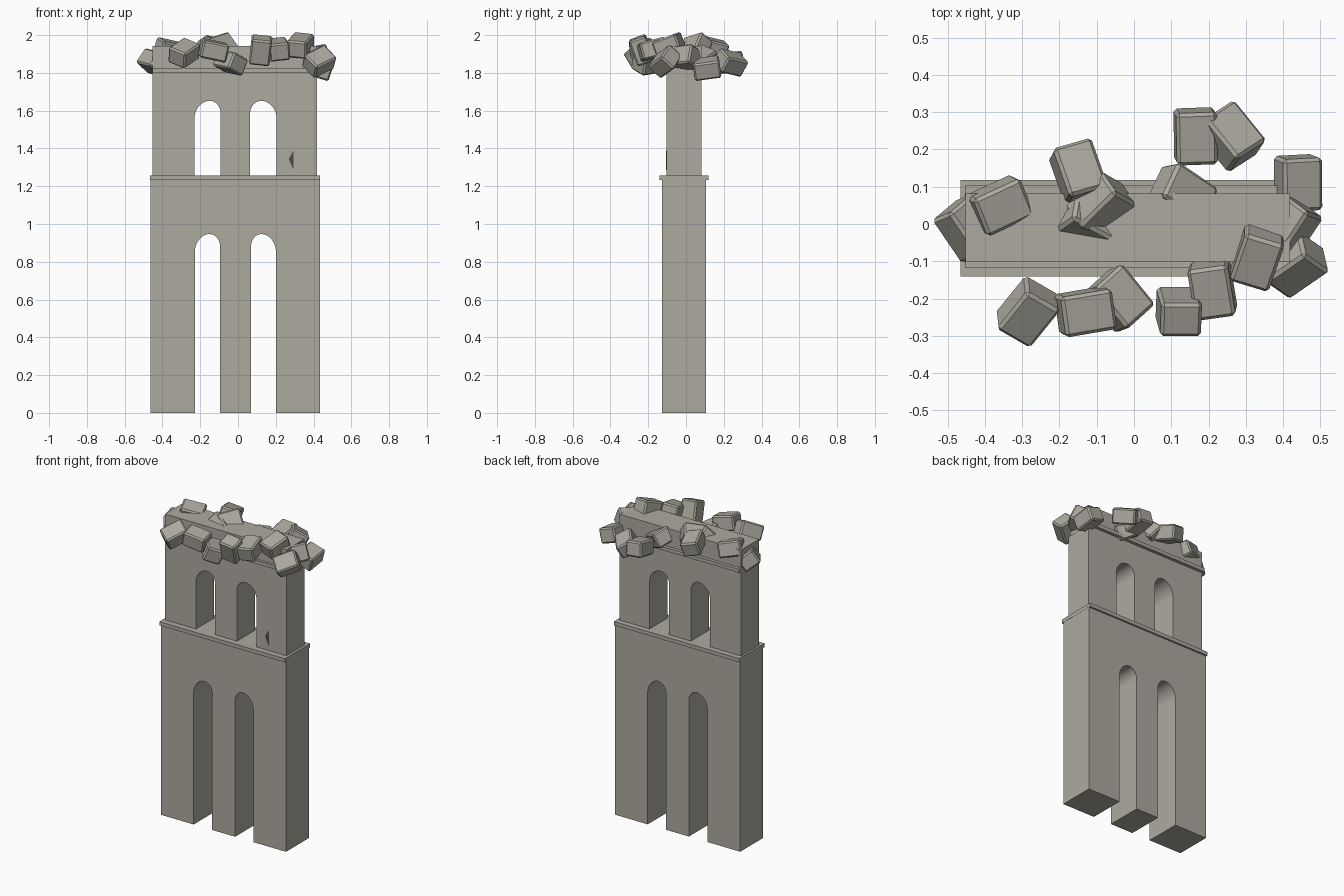
import bpy, bmesh, math
from mathutils import Euler

default = bpy.data.objects.get("Cube")
if default:
    bpy.data.objects.remove(default, do_unlink=True)


def material(name, color):
    m = bpy.data.materials.new(name)
    m.use_nodes = True
    m.diffuse_color = color
    m.node_tree.nodes["Principled BSDF"].inputs["Base Color"].default_value = color
    return m


stone = material("warm grey stone", (0.42, 0.40, 0.35, 1))
shadow = material("dark chipped stone", (0.07, 0.07, 0.06, 1))


def add_object(name, bm, mat):
    bmesh.ops.recalc_face_normals(bm, faces=bm.faces)
    mesh = bpy.data.meshes.new(name)
    bm.to_mesh(mesh)
    bm.free()
    mesh.materials.append(mat)
    obj = bpy.data.objects.new(name, mesh)
    bpy.context.collection.objects.link(obj)
    return obj


def extrude_profile(name, points, front, back, mat):
    """Extrude an x-z outline from the front y to the back y."""
    bm = bmesh.new()
    face = bm.faces.new([bm.verts.new((x, front, z)) for x, z in points])
    grown = bmesh.ops.extrude_face_region(bm, geom=[face])["geom"]
    moved = [v for v in grown if isinstance(v, bmesh.types.BMVert)]
    bmesh.ops.translate(bm, verts=moved, vec=(0, back - front, 0))
    return add_object(name, bm, mat)


def arch(x0, x1, base, spring, top, lean, steps=14):
    """Outline of one opening, left foot to right foot."""
    mid, half = (x0 + x1) / 2, (x1 - x0) / 2
    points = [(x0, base)]
    for i in range(steps + 1):
        a = math.pi * (1 - i / steps)
        points.append((mid + half * math.cos(a) + lean * math.sin(a),
                       spring + (top - spring) * math.sin(a)))
    return points + [(x1, base)]


def arcade(name, x0, x1, y0, y1, base, height, openings, spring, top):
    """Wall tier whose arched openings reach its base."""
    outline = [(x0, height), (x0, base)]
    for (left, right), lean in zip(openings, (0.01, -0.01)):
        outline += arch(left, right, base, spring, top, lean)
    outline += [(x1, base), (x1, height)]
    return extrude_profile(name, outline, y0, y1, stone)


def slab(name, x0, x1, y0, y1, z0, z1):
    corners = [(x0, z0), (x1, z0), (x1, z1), (x0, z1)]
    return extrude_profile(name, corners, y0, y1, stone)


# Two arcaded tiers
arcade("lower_tier", -0.463, 0.434, -0.128, 0.106, 0, 1.235,
       [(-0.228, -0.095), (0.069, 0.2)], 0.865, 0.947)
arcade("upper_tier", -0.452, 0.418, -0.102, 0.082, 1.25, 1.942,
       [(-0.23, -0.092), (0.064, 0.204)], 1.57, 1.652)

# String courses
slab("lower_ledge", -0.465, 0.435, -0.141, 0.118, 1.232, 1.256)
slab("upper_ledge", -0.453, 0.419, -0.118, 0.103, 1.803, 1.826)

# Chip in the upper front wall
extrude_profile("wall_chip", [(0.268, 1.345), (0.295, 1.285), (0.295, 1.39)],
                -0.106, -0.101, shadow)

# Rubble blocks: position, then rotation in degrees
rubble = [
    ((-0.285, -0.235, 1.905), (25, 20, -30)),
    ((-0.13, -0.235, 1.92), (12, -8, 98)),
    ((-0.04, -0.2, 1.855), (8, 22, 42)),
    ((0.12, -0.235, 1.92), (-70, 6, 0)),
    ((0.21, -0.175, 1.925), (14, -6, 8)),
    ((0.33, -0.09, 1.945), (20, 6, -17)),
    ((0.43, -0.11, 1.86), (30, 40, -35)),
    ((0.415, -0.01, 1.88), (15, 65, -20)),
    ((0.44, 0.11, 1.825), (8, 18, 3)),
    ((0.165, 0.235, 1.855), (10, 5, 2)),
    ((0.26, 0.235, 1.855), (-12, 30, 33)),
    ((0.13, 0.08, 1.87), (25, 20, 65)),
    ((-0.15, 0.14, 1.93), (-14, 14, 16)),
    ((-0.09, 0.05, 1.935), (20, 50, -30)),
    ((-0.125, 0.01, 1.905), (30, 35, 80)),
    ((-0.36, 0.05, 1.92), (-12, 14, -68)),
    ((-0.445, -0.01, 1.855), (10, 35, 40)),
]
for number, (place, turn) in enumerate(rubble, 1):
    bm = bmesh.new()
    bmesh.ops.create_cube(bm, size=1)
    bmesh.ops.scale(bm, verts=bm.verts, vec=(0.11, 0.142, 0.095))
    bmesh.ops.bevel(bm, geom=bm.edges[:], offset=0.009, segments=1,
                    affect='EDGES', profile=0.5)
    block = add_object(f"rubble_block_{number}", bm, stone)
    block.location = place
    block.rotation_euler = Euler([math.radians(a) for a in turn])
